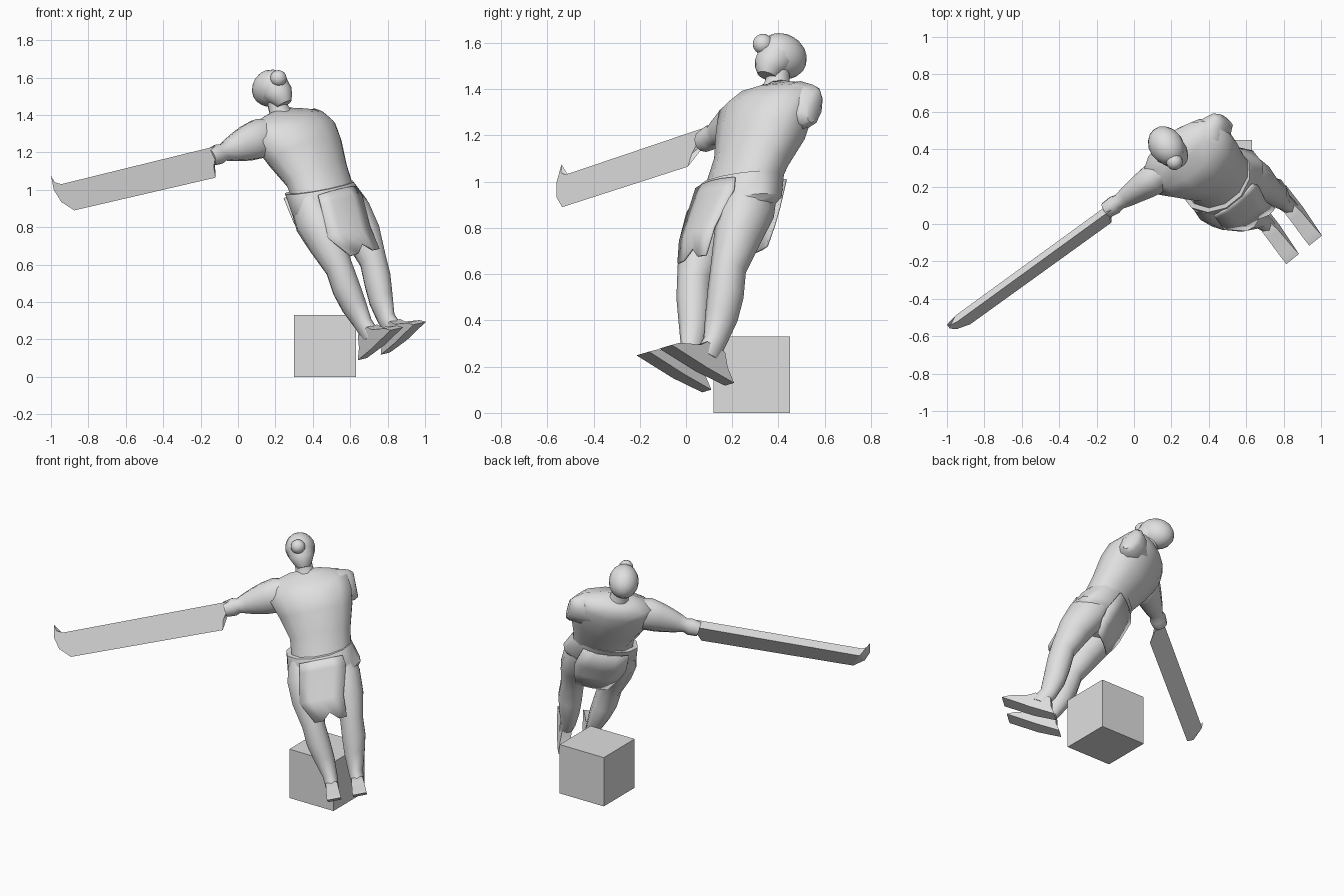
import bpy, bmesh, math
from mathutils import Matrix, Vector

if "Cube" in bpy.data.objects:
    bpy.data.objects.remove(bpy.data.objects["Cube"], do_unlink=True)

GREY = (0.74, 0.74, 0.74, 1)
mat = bpy.data.materials.new("plain grey")
mat.use_nodes = True
mat.diffuse_color = GREY
mat.node_tree.nodes["Principled BSDF"].inputs["Base Color"].default_value = GREY


def frame(origin, forward, up):
    """Placement whose z is up and whose -y is forward."""
    z = Vector(up).normalized()
    x = z.cross(Vector(forward)).normalized()
    y = z.cross(x)
    m = Matrix((x, y, z)).transposed().to_4x4()
    return Matrix.Translation(origin) @ m


# Leaning body frame, origin at the waist
BODY = frame((0.43, 0.24, 1.01), (0.5, -0.75, 0.43), (-0.40, 0.235, 0.885))


def finish(name, bm, place, smooth=True):
    bmesh.ops.recalc_face_normals(bm, faces=bm.faces[:])
    mesh = bpy.data.meshes.new(name)
    bm.to_mesh(mesh)
    bm.free()
    mesh.transform(place)
    mesh.materials.append(mat)
    if smooth:
        mesh.shade_smooth()
        mesh.set_sharp_from_angle(angle=math.radians(50))
    obj = bpy.data.objects.new(name, mesh)
    bpy.context.scene.collection.objects.link(obj)
    return obj


def loft(name, stations, place=BODY, sides=12):
    """Stations are (side, forward, height, half width, half depth)."""
    bm = bmesh.new()
    rings = []
    for a, f, h, rw, rd in stations:
        turns = [math.tau * (i + 0.5) / sides for i in range(sides)]
        rings.append([bm.verts.new((a + rw * math.cos(t), rd * math.sin(t) - f, h)) for t in turns])
    for low, high in zip(rings, rings[1:]):
        for i in range(sides):
            j = (i + 1) % sides
            bm.faces.new((low[i], low[j], high[j], high[i]))
    bm.faces.new(rings[0][::-1])
    bm.faces.new(rings[-1])
    return finish(name, bm, place)


def ball(name, centre, radii, segments=16):
    bm = bmesh.new()
    bmesh.ops.create_uvsphere(bm, u_segments=segments, v_segments=segments // 2 + 2, radius=1)
    fit = Matrix.Translation(centre) @ Matrix.Diagonal((*radii, 1))
    return finish(name, bm, BODY @ fit)


def flap(name, rows, depth, notch):
    """Cloth hung round the hips; rows are (height, first side, last side)."""
    bm = bmesh.new()
    cols = 4
    grid = []
    for r, (h, a0, a1) in enumerate(rows):
        line = []
        for c in range(cols + 1):
            a = a0 + (a1 - a0) * c / cols
            lift = notch if r == len(rows) - 1 and c == cols // 2 else 0
            line.append(bm.verts.new((a, -depth * math.sqrt(1 - (a / 0.27) ** 2), h + lift)))
        grid.append(line)
    for up, down in zip(grid, grid[1:]):
        for c in range(cols):
            bm.faces.new((up[c], up[c + 1], down[c + 1], down[c]))
    obj = finish(name, bm, BODY)
    mod = obj.modifiers.new("cloth thickness", "SOLIDIFY")
    mod.thickness = 0.01


# Torso and neck
loft("torso", [(0.01, 0, -0.07, 0.19, 0.13), (0.03, -0.005, 0.08, 0.195, 0.14),
               (0.03, -0.015, 0.22, 0.235, 0.168), (0.02, -0.02, 0.32, 0.26, 0.165),
               (0.02, -0.045, 0.40, 0.25, 0.135), (0.01, -0.07, 0.45, 0.21, 0.09),
               (0.01, -0.065, 0.48, 0.09, 0.06)])
loft("neck", [(0.01, -0.06, 0.42, 0.085, 0.08), (0.01, -0.045, 0.49, 0.055, 0.055),
              (0.01, -0.02, 0.56, 0.055, 0.06)])

# Short skirt whose belt dips at the front
dip = Matrix.Identity(4)
dip[2][1] = 0.45
loft("hips", [(0.015, 0, -0.23, 0.16, 0.10), (0.015, 0, -0.15, 0.21, 0.135),
              (0.015, 0, -0.12, 0.233, 0.15), (0.005, 0, 0.0, 0.207, 0.15)], BODY @ dip)

# Cropped shoulder on the armless side
side = BODY.to_3x3() @ Vector((1, 0, 0))
fwd = BODY.to_3x3() @ Vector((0, -1, 0))
shoulder_at = BODY @ Vector((0.05, 0.02, 0.34))
loft("cropped_shoulder", [(0.01, 0, 0, 0.11, 0.13), (0.005, -0.015, 0.09, 0.11, 0.12),
                          (0, -0.03, 0.17, 0.11, 0.095), (0.005, -0.05, 0.225, 0.1, 0.06),
                          (0.01, -0.05, 0.25, 0.08, 0.035)],
     frame(shoulder_at, fwd, side), 10)

# Head with jaw and a single large eye
ball("skull", (0.01, 0.035, 0.617), (0.092, 0.115, 0.096))
loft("jaw", [(0.01, 0.015, 0.495, 0.04, 0.045), (0.01, 0.015, 0.525, 0.06, 0.062),
             (0.01, 0.0, 0.565, 0.08, 0.085), (0.01, -0.02, 0.61, 0.086, 0.1)])
ball("eye", (0.0, -0.073, 0.626), (0.044, 0.044, 0.044))

# Loincloth
flap("front_cloth", [(-0.08, -0.13, 0.14), (-0.14, -0.14, 0.15),
                     (-0.32, -0.175, 0.10), (-0.455, -0.105, 0.095)], 0.153, 0.045)
flap("back_cloth", [(0.03, -0.14, 0.15), (-0.12, -0.15, 0.17),
                    (-0.20, -0.12, 0.16), (-0.29, -0.07, 0.13)], -0.155, 0)

# Legs and wedge-shaped feet
for label, s in (("right", -1), ("left", 1)):
    loft(label + "_leg", [(s * 0.08, -0.01, -0.88, 0.04, 0.06), (s * 0.08, -0.03, -0.79, 0.047, 0.055),
                          (s * 0.095, -0.02, -0.68, 0.066, 0.075), (s * 0.11, 0.0, -0.58, 0.076, 0.082),
                          (s * 0.118, 0.025, -0.47, 0.074, 0.08), (s * 0.125, 0.025, -0.32, 0.10, 0.105),
                          (s * 0.12, 0.01, -0.18, 0.11, 0.125), (s * 0.11, 0, -0.06, 0.09, 0.11)], sides=10)
    # Side outline as (forward, height, half width)
    outline = [(-0.16, -0.94, 0.032), (0.0, -0.945, 0.042), (0.21, -0.935, 0.044),
               (0.17, -0.905, 0.042), (0.06, -0.86, 0.038), (0.03, -0.83, 0.035),
               (-0.075, -0.83, 0.03), (-0.11, -0.89, 0.03)]
    bm = bmesh.new()
    cheeks = [[bm.verts.new((s * 0.08 + w * half, -f, h)) for f, h, half in outline] for w in (-1, 1)]
    n = len(outline)
    for i in range(n):
        j = (i + 1) % n
        bm.faces.new((cheeks[0][i], cheeks[0][j], cheeks[1][j], cheeks[1][i]))
    bm.faces.new(cheeks[0])
    bm.faces.new(cheeks[1])
    finish(label + "_foot", bm, BODY)

# Outstretched arm ending in a fist
loft("right_arm", [(0, 0, -0.12, 0.07, 0.06), (0, 0, 0, 0.11, 0.09), (0, 0, 0.08, 0.10, 0.078),
                   (0, 0, 0.14, 0.085, 0.066), (0, 0, 0.20, 0.066, 0.055), (0, 0, 0.25, 0.046, 0.042),
                   (0, 0, 0.28, 0.056, 0.05), (0, 0, 0.335, 0.048, 0.045)],
     frame((0.12, 0.25, 1.275), (0, -1, 0), (-0.25, -0.165, -0.095)), 10)

# Broad tilted blade: flat front, a ridge behind the top, a keen lower edge
bm = bmesh.new()


def blade_point(x, z, thick=0):
    drop = 1.262 + 0.2475 * x - z
    return bm.verts.new((x, 0.164 + 0.727 * x - 0.41 * drop + thick, z))


front = [blade_point(x, z) for x, z in
         [(-0.11, 1.235), (-0.945, 1.03), (-0.98, 1.04), (-1.0, 1.075), (-0.985, 1.0),
          (-0.945, 0.935), (-0.875, 0.89), (-0.12, 1.065), (-0.13, 1.12)]]
hand_ridge = blade_point(-0.125, 1.20, 0.053)
tip_ridge = blade_point(-0.955, 0.995, 0.053)
bm.faces.new(front)
for i in range(len(front)):
    pair = (front[i], front[(i + 1) % len(front)])
    if i in (0, 6):
        ends = (tip_ridge, hand_ridge) if i == 0 else (hand_ridge, tip_ridge)
        bm.faces.new(pair + ends)
    else:
        bm.faces.new(pair + ((tip_ridge,) if i < 6 else (hand_ridge,)))
finish("blade", bm, Matrix(), smooth=False)

# Block on the ground
bm = bmesh.new()
bmesh.ops.create_cube(bm, size=0.33)
finish("ground_block", bm, Matrix.Translation((0.465, 0.285, 0.165)), smooth=False)
